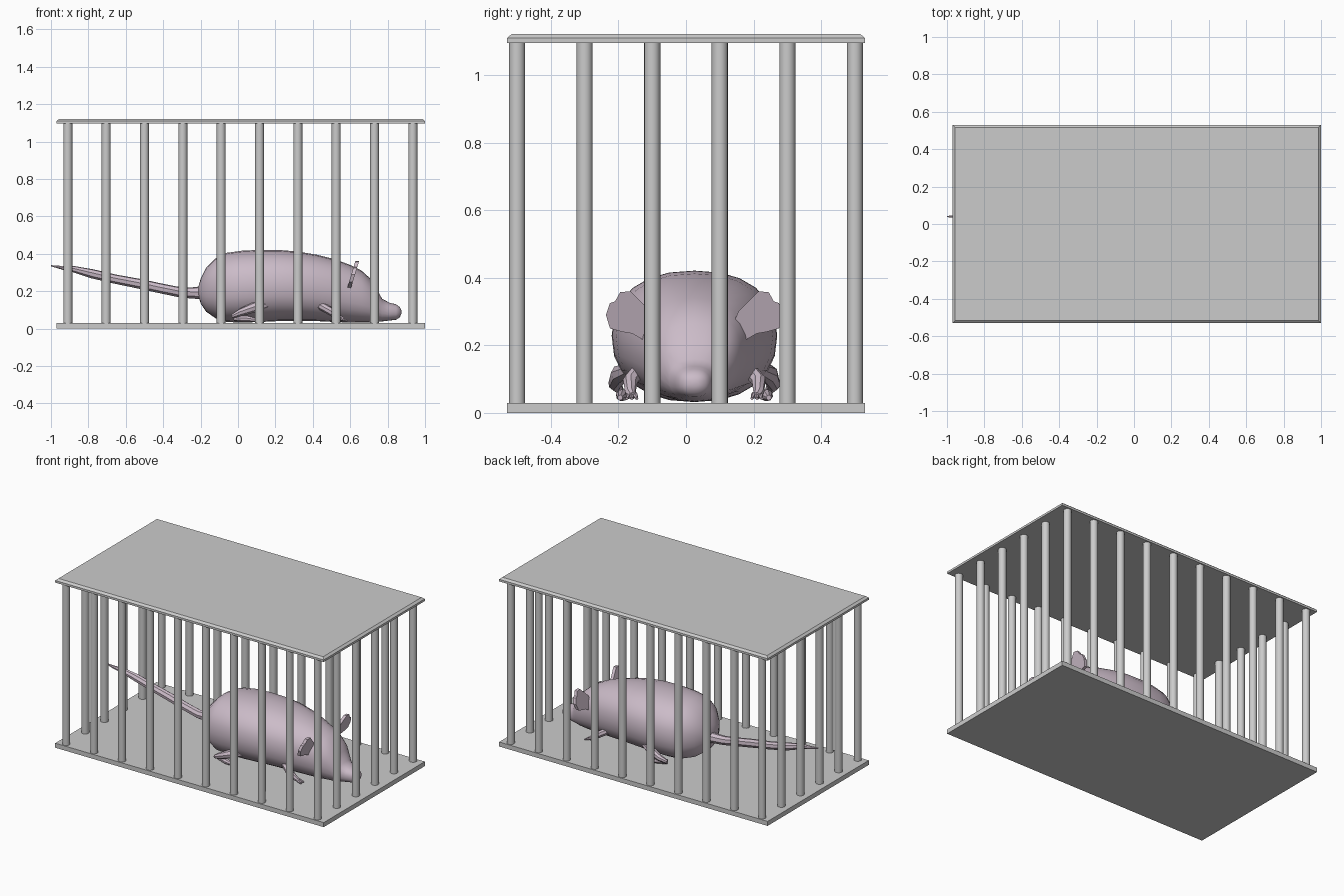
import bpy, bmesh, math
from mathutils import Vector

skin = bpy.data.materials.new("pale_pink_skin")
skin.diffuse_color = (0.60, 0.50, 0.58, 1)
MID = 0.025  # animal's centre line in y


def loft(name, rings, mat=None, smooth=True):
    """Skin a closed surface over equal-length rings of points."""
    bm = bmesh.new()
    vr = [[bm.verts.new(p) for p in r] for r in rings]
    n = len(vr[0])
    for a, b in zip(vr, vr[1:]):
        for i in range(n):
            j = (i + 1) % n
            bm.faces.new((a[i], a[j], b[j], b[i]))
    bm.faces.new(vr[0])
    bm.faces.new(vr[-1])
    bmesh.ops.recalc_face_normals(bm, faces=bm.faces)
    me = bpy.data.meshes.new(name)
    bm.to_mesh(me)
    bm.free()
    ob = bpy.data.objects.new(name, me)
    bpy.context.collection.objects.link(ob)
    if mat:
        me.materials.append(mat)
    if smooth:
        bpy.ops.object.select_all(action='DESELECT')
        ob.select_set(True)
        bpy.context.view_layer.objects.active = ob
        bpy.ops.object.shade_smooth_by_angle(angle=math.radians(40))
    return ob


def plate(name, levels):
    """Rectangular slab from (z, inset) levels."""
    loft(name, [[(x, y, z) for x, y in ((-0.97 + s, -0.53 + s), (1 - s, -0.53 + s),
                                        (1 - s, 0.53 - s), (-0.97 + s, 0.53 - s))]
                for z, s in levels], smooth=False)


def oval(x, zlo, zhi, hw, yc=MID, n=24, power=2.3):
    """Rounded cross-section in the y-z plane."""
    ring = []
    for i in range(n):
        a = 2 * math.pi * i / n
        c, s = math.cos(a), math.sin(a)
        ring.append((x, yc + hw * math.copysign(abs(c) ** (2 / power), c),
                     (zlo + zhi) / 2 + (zhi - zlo) / 2 * math.copysign(abs(s) ** (2 / power), s)))
    return ring


def limb(name, path, n=8):
    """Round tube along points (x, y, z, radius)."""
    pts = [Vector(p[:3]) for p in path]
    rings = []
    for i, p in enumerate(pts):
        d = (pts[min(i + 1, len(pts) - 1)] - pts[max(i - 1, 0)]).normalized()
        u = d.cross(Vector((0.1, 0.2, 1))).normalized()
        v = d.cross(u)
        r = path[i][3]
        rings.append([p + r * (math.cos(2 * math.pi * k / n) * u +
                               math.sin(2 * math.pi * k / n) * v) for k in range(n)])
    return loft(name, rings, skin)


# Cage floor and chamfered lid
plate("cage_floor", [(0, 0), (0.03, 0)])
plate("cage_lid", [(1.095, 0), (1.109, 0), (1.121, 0.014)])

# Cage bars around the perimeter
for i in range(10):
    for j in range(6):
        if i in (0, 9) or j in (0, 5):
            x, y = -0.91 + i * 0.205, -0.5 + j * 0.2
            loft("cage_bar", [[(x + 0.024 * math.cos(k * math.pi / 8),
                                y + 0.024 * math.sin(k * math.pi / 8), z)
                               for k in range(16)] for z in (0.025, 1.1)])

# Body, head and snout in one loft: x, bottom, top, half width
stations = [
    (-0.213, 0.18, 0.22, 0.025), (-0.20, 0.135, 0.265, 0.08), (-0.17, 0.09, 0.325, 0.135),
    (-0.12, 0.055, 0.375, 0.19), (-0.06, 0.035, 0.405, 0.225), (0.02, 0.032, 0.416, 0.24),
    (0.12, 0.035, 0.421, 0.245), (0.22, 0.04, 0.420, 0.243), (0.32, 0.042, 0.412, 0.232),
    (0.42, 0.04, 0.395, 0.212), (0.52, 0.035, 0.37, 0.183), (0.60, 0.032, 0.34, 0.158),
    (0.66, 0.032, 0.31, 0.14), (0.71, 0.033, 0.265, 0.118), (0.74, 0.035, 0.215, 0.095),
    (0.77, 0.038, 0.16, 0.075), (0.81, 0.043, 0.138, 0.058), (0.845, 0.047, 0.13, 0.048),
    (0.865, 0.06, 0.115, 0.034), (0.873, 0.078, 0.10, 0.014)]
loft("animal_body", [oval(*s) for s in stations], skin)

# Tail, rising to a thin tip
limb("tail", [(-0.17, MID, 0.195, 0.045), (-0.22, MID, 0.19, 0.032), (-0.30, 0.02, 0.192, 0.028),
              (-0.40, 0.025, 0.212, 0.027), (-0.52, 0.035, 0.238, 0.027), (-0.66, 0.045, 0.265, 0.025),
              (-0.78, 0.05, 0.293, 0.025), (-0.88, 0.045, 0.318, 0.017), (-0.94, 0.04, 0.325, 0.010),
              (-1.0, 0.04, 0.336, 0.003)])

for side, label in ((-1, "near"), (1, "far")):
    def Y(d):
        return MID + side * d

    # Ragged thin ear leaning forward: outline of (sideways, height)
    outline = [(0.10, 0.23), (0.15, 0.215), (0.185, 0.235), (0.215, 0.24), (0.25, 0.25),
               (0.262, 0.29), (0.25, 0.325), (0.235, 0.33), (0.22, 0.357), (0.19, 0.36),
               (0.165, 0.335), (0.13, 0.30)]
    loft(label + "_ear", [[(0.585 + (z - 0.22) * 0.3 + dx, Y(d), z) for d, z in outline]
                          for dx in (0, 0.02)], skin, smooth=False)

    # Hind leg with splayed foot
    limb(label + "_hind_leg", [(0.16, Y(0.19), 0.13, 0.02), (0.09, Y(0.22), 0.115, 0.028),
                               (0.01, Y(0.235), 0.085, 0.02), (-0.03, Y(0.22), 0.065, 0.012)])
    limb(label + "_hind_foot", [(-0.02, Y(0.20), 0.055, 0.015), (0.05, Y(0.215), 0.052, 0.018),
                                (0.11, Y(0.22), 0.045, 0.008)])

    # Front leg and small toes
    limb(label + "_front_leg", [(0.43, Y(0.16), 0.13, 0.022), (0.49, Y(0.19), 0.095, 0.022),
                                (0.54, Y(0.19), 0.06, 0.016), (0.56, Y(0.185), 0.05, 0.012)])
    for t in (-0.015, 0, 0.015):
        limb(label + "_toe", [(0.545, Y(0.185 + t * 0.6), 0.055, 0.008),
                              (0.585, Y(0.185 + t), 0.042, 0.004)], 6)
